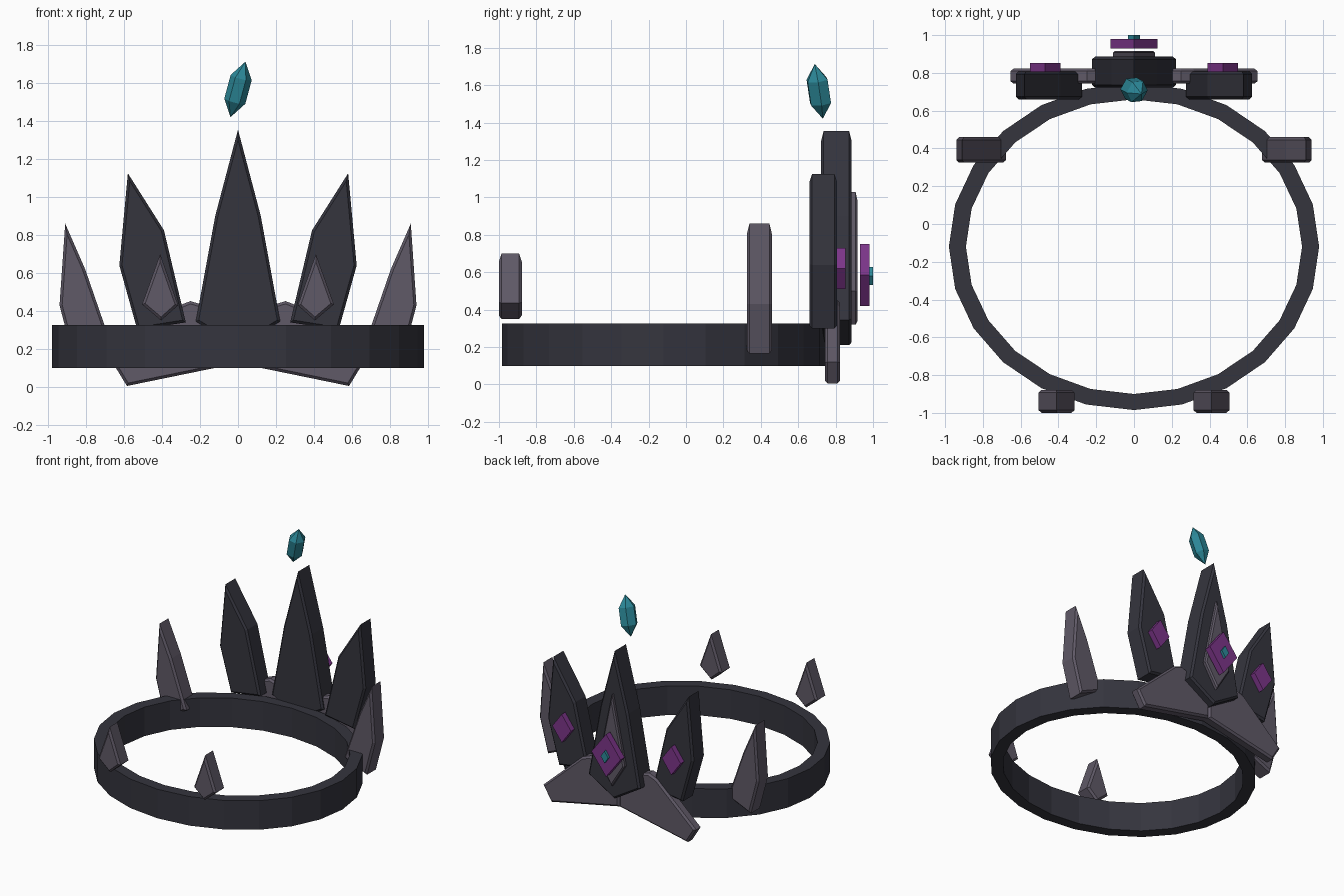
import bpy, bmesh, math
from mathutils import Vector, Matrix

if "Cube" in bpy.data.objects:
    bpy.data.objects.remove(bpy.data.objects["Cube"])


def material(name, rgb):
    m = bpy.data.materials.new(name)
    m.diffuse_color = (*rgb, 1)
    m.use_nodes = True
    m.node_tree.nodes["Principled BSDF"].inputs["Base Color"].default_value = m.diffuse_color
    return m


DARK = material("dark_metal", (0.035, 0.035, 0.048))
GREY = material("grey_metal", (0.115, 0.10, 0.135))
PURPLE = material("purple_gem", (0.20, 0.035, 0.25))
TEAL = material("teal_gem", (0.025, 0.25, 0.32))


def finish(bm, name, mat):
    bmesh.ops.recalc_face_normals(bm, faces=bm.faces)
    me = bpy.data.meshes.new(name)
    bm.to_mesh(me)
    bm.free()
    me.materials.append(mat)
    ob = bpy.data.objects.new(name, me)
    bpy.context.collection.objects.link(ob)
    return ob


def plate(name, profile, y0, y1, mat, bevel=0.014, flip=False):
    """Extrude an x-z outline from y0 to y1 and chamfer its front and back rims."""
    s = -1 if flip else 1
    bm = bmesh.new()
    face = bm.faces.new([bm.verts.new((s * x, y0, z)) for x, z in profile])
    ext = bmesh.ops.extrude_face_region(bm, geom=[face])
    moved = [v for v in ext["geom"] if isinstance(v, bmesh.types.BMVert)]
    bmesh.ops.translate(bm, verts=moved, vec=(0, y1 - y0, 0))
    if bevel:
        rims = [e for e in bm.edges if abs(e.verts[0].co.y - e.verts[1].co.y) < 1e-5]
        bmesh.ops.bevel(bm, geom=rims, offset=bevel, segments=1, affect="EDGES")
    return finish(bm, name, mat)


def pair(name, *args, **kw):
    plate("right_" + name, *args, **kw)
    plate("left_" + name, *args, flip=True, **kw)


def rhombus(x, z, w, h):
    return [(x, z + h), (x + w, z), (x, z - h), (x - w, z)]


# Head band: 24-sided oval ring
bm = bmesh.new()
N = 24
rows = []
for rx, ry, z in [(0.98, 0.865, 0.10), (0.98, 0.865, 0.325),
                  (0.89, 0.78, 0.325), (0.89, 0.78, 0.10)]:
    rows.append([bm.verts.new((rx * math.cos(i * math.tau / N),
                               -0.12 + ry * math.sin(i * math.tau / N), z))
                 for i in range(N)])
for k in range(4):
    a, b = rows[k], rows[(k + 1) % 4]
    for i in range(N):
        j = (i + 1) % N
        bm.faces.new((a[i], a[j], b[j], b[i]))
finish(bm, "head_band", DARK)

# Central spike and its inlay
plate("centre_spike", [(0, 1.355), (0.12, 0.90), (0.222, 0.345), (0, 0.21),
                       (-0.222, 0.345), (-0.12, 0.90)], 0.722, 0.886, DARK)
plate("centre_inlay", [(0, 1.03), (0.11, 0.50), (0, 0.32), (-0.11, 0.50)],
      0.87, 0.917, GREY, bevel=0.01)

# Spikes along the band
pair("side_spike", [(0.58, 1.125), (0.39, 0.825), (0.275, 0.34), (0.53, 0.30),
                    (0.625, 0.64)], 0.66, 0.808, DARK)
pair("outer_spike", [(0.91, 0.86), (0.805, 0.62), (0.677, 0.25), (0.87, 0.165),
                     (0.94, 0.43)], 0.325, 0.46, GREY)
pair("front_spike", [(0.41, 0.70), (0.315, 0.43), (0.405, 0.35), (0.505, 0.435)],
     -1.0, -0.878, GREY)

# Swept wing plates
pair("wing_plate", [(0, 0.125), (0.585, 0.005), (0.655, 0.12), (0.32, 0.425),
                    (0.25, 0.452), (0.18, 0.43), (0, 0.34)], 0.743, 0.823, GREY)

# Gems set on the spikes
plate("centre_gem", rhombus(0, 0.585, 0.125, 0.165), 0.93, 0.98, PURPLE, bevel=0)
plate("centre_gem_core", rhombus(0, 0.58, 0.032, 0.047), 0.975, 1.0, TEAL, bevel=0)
pair("side_gem", rhombus(0.47, 0.62, 0.08, 0.11), 0.80, 0.852, PURPLE, bevel=0)

# Floating crystal: tilted six-sided double point
bm = bmesh.new()
axis = Vector((0.04, -0.022, 0.148)).normalized()
rot = Matrix.Translation((0, 0.71, 1.567)) @ axis.to_track_quat("Z", "Y").to_matrix().to_4x4()
top = bm.verts.new((0, 0, 0.153))
bottom = bm.verts.new((0, 0, -0.153))
rings = [[bm.verts.new((0.064 * math.cos(i * math.tau / 6), 0.055 * math.sin(i * math.tau / 6), z))
          for i in range(6)] for z in (0.065, -0.065)]
for i in range(6):
    j = (i + 1) % 6
    bm.faces.new((top, rings[0][i], rings[0][j]))
    bm.faces.new((rings[0][i], rings[1][i], rings[1][j], rings[0][j]))
    bm.faces.new((bottom, rings[1][j], rings[1][i]))
bmesh.ops.transform(bm, matrix=rot, verts=bm.verts)
finish(bm, "floating_crystal", TEAL)
